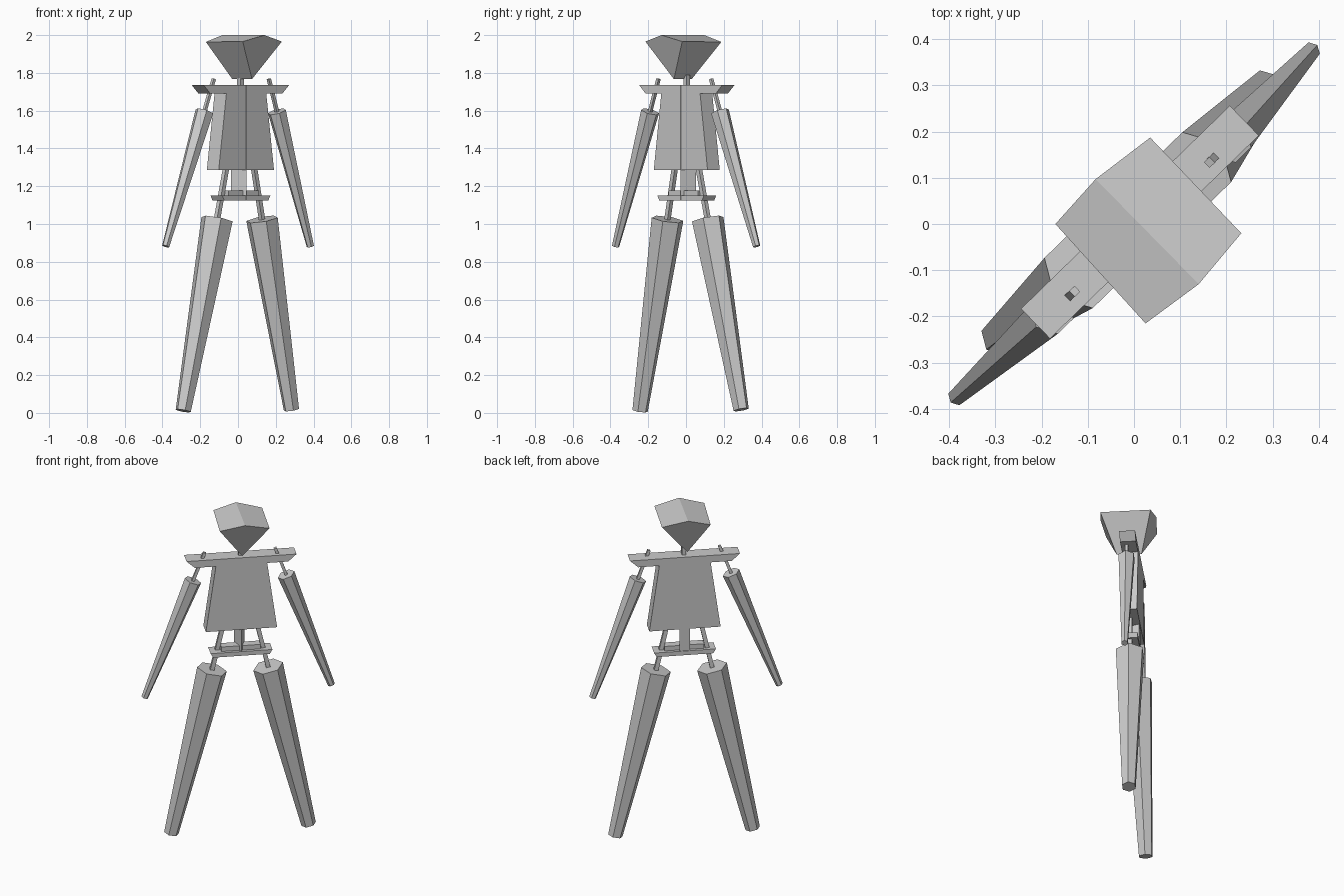
import bpy, bmesh, math
from mathutils import Vector

if "Cube" in bpy.data.objects:
    bpy.data.objects.remove(bpy.data.objects["Cube"])

# Body frame: u runs across the figure, v runs front to back (positive = front)
A = math.radians(44.2)
U = Vector((math.cos(A), math.sin(A), 0))
V = Vector((math.sin(A), -math.cos(A), 0))
CENTRE = U * 0.012 + V * 0.006


def body(u, v, z):
    return CENTRE + U * u + V * v + Vector((0, 0, z))


def loft(name, ring_a, ring_b):
    """Solid between two matching rings of points."""
    bm = bmesh.new()
    a = [bm.verts.new(p) for p in ring_a]
    b = [bm.verts.new(p) for p in ring_b]
    n = len(a)
    for i in range(n):
        j = (i + 1) % n
        bm.faces.new((a[i], a[j], b[j], b[i]))
    bm.faces.new(a[::-1])
    bm.faces.new(b)
    bmesh.ops.recalc_face_normals(bm, faces=bm.faces)
    me = bpy.data.meshes.new(name)
    bm.to_mesh(me)
    bm.free()
    ob = bpy.data.objects.new(name, me)
    bpy.context.collection.objects.link(ob)
    return ob


def slab(name, z0, hu0, z1, hu1, hv):
    """Four-sided slab with different half widths at bottom and top."""
    def ring(z, hu):
        return [body(su * hu, sv * hv, z)
                for su, sv in ((-1, -1), (1, -1), (1, 1), (-1, 1))]
    return loft(name, ring(z0, hu0), ring(z1, hu1))


def rod(name, p, q, rp, rq, sides, turn=0.0):
    """Tapered straight rod with ends square to its axis."""
    p, q = Vector(p), Vector(q)
    d = (q - p).normalized()
    side = d.cross(V).normalized()
    front = side.cross(d)

    def ring(c, r):
        angles = [turn + math.tau * i / sides for i in range(sides)]
        return [c + side * r * math.cos(t) + front * r * math.sin(t) for t in angles]
    return loft(name, ring(p, rp), ring(q, rq))


# Head: faceted block tapering to a chin edge
loft("head",
     [(0.025, -0.215, 1.966), (0.14, -0.13, 2.0), (0.232, -0.02, 1.966), (0.074, -0.064, 1.767)],
     [(-0.17, 0.0, 1.964), (-0.083, 0.097, 2.0), (0.035, 0.187, 1.964), (-0.03, 0.03, 1.767)])
slab("neck", 1.72, 0.012, 1.79, 0.012, 0.014)

# Trunk
slab("shoulder_bar", 1.692, 0.268, 1.735, 0.315, 0.045)
slab("torso", 1.287, 0.204, 1.692, 0.147, 0.045)
slab("pelvis_plate", 1.124, 0.162, 1.15, 0.177, 0.045)
slab("pelvis_block", 1.15, 0.113, 1.178, 0.113, 0.026)

# Spine: three-sided column with its edge to the front
spine = [(0, 0.047), (-0.03, -0.04), (0.03, -0.04)]
loft("spine", [body(u, v, 1.125) for u, v in spine],
     [body(u, v, 1.734) for u, v in spine])

# Limbs: top centre, tip centre, radii, bone radius, height of bone top
limbs = {
    "left_arm": ((-0.178, -0.19, 1.595), (-0.383, -0.373, 0.882), 0.05, 0.02, 0.012, 1.768),
    "right_arm": ((0.206, 0.18, 1.595), (0.383, 0.374, 0.882), 0.05, 0.02, 0.012, 1.768),
    "left_leg": ((-0.111, -0.098, 1.025), (-0.29, -0.243, 0.011), 0.087, 0.042, 0.017, 1.31),
    "right_leg": ((0.127, 0.115, 1.025), (0.283, 0.292, 0.017), 0.087, 0.042, 0.017, 1.31),
}
for name, (top, tip, r_top, r_tip, r_bone, z_bone) in limbs.items():
    rod(name, top, tip, r_top, r_tip, 6)
    top, tip = Vector(top), Vector(tip)
    axis = (top - tip) / (top.z - tip.z)
    if "arm" in name:
        axis = axis * 1.0 - U * 0.0
    rod(name + "_bone", top - axis * 0.05, top + axis * (z_bone - top.z),
        r_bone, r_bone, 4, math.pi / 4)
